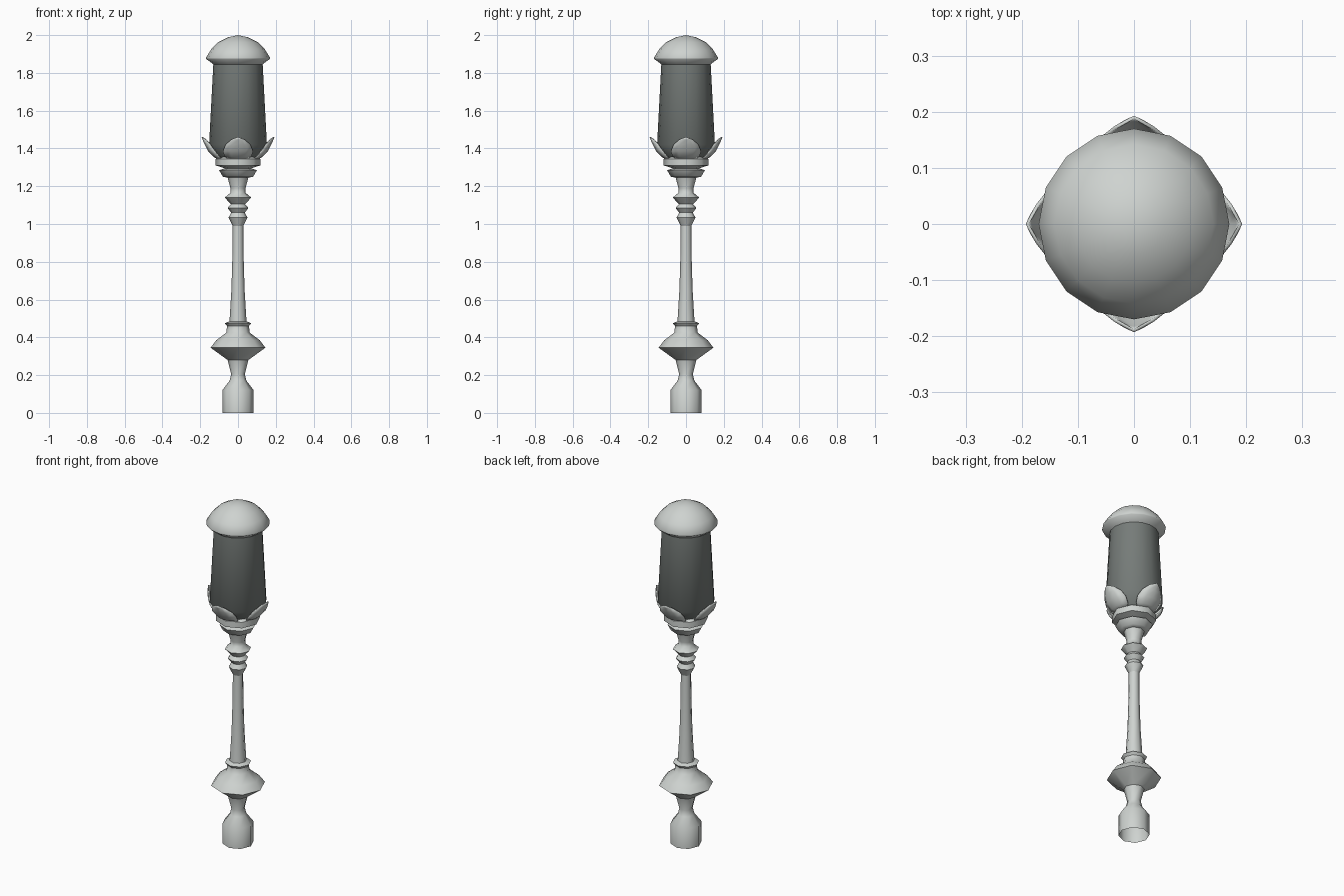
import bpy
import bmesh
from math import sin, cos, pi, radians

cube = bpy.data.objects.get("Cube")
if cube:
    bpy.data.objects.remove(cube, do_unlink=True)


def material(name, colour):
    mat = bpy.data.materials.new(name)
    mat.diffuse_color = (*colour, 1)
    mat.use_nodes = True
    bsdf = next(n for n in mat.node_tree.nodes if n.type == "BSDF_PRINCIPLED")
    bsdf.inputs["Base Color"].default_value = (*colour, 1)
    return mat


METAL = material("pale grey metal", (0.62, 0.65, 0.63))
GLASS = material("smoked grey glass", (0.18, 0.20, 0.19))


def finish(name, bm, mat, angle):
    bmesh.ops.recalc_face_normals(bm, faces=bm.faces)
    mesh = bpy.data.meshes.new(name)
    bm.to_mesh(mesh)
    bm.free()
    mesh.materials.append(mat)
    obj = bpy.data.objects.new(name, mesh)
    bpy.context.collection.objects.link(obj)
    bpy.ops.object.select_all(action="DESELECT")
    obj.select_set(True)
    bpy.context.view_layer.objects.active = obj
    bpy.ops.object.shade_smooth_by_angle(angle=radians(angle))
    return obj


def lathe(name, profile, sides, mat, angle=50):
    """Turn a list of (radius, height) points around the z axis."""
    bm = bmesh.new()
    rings = []
    for r, z in profile:
        if r == 0:
            rings.append([bm.verts.new((0, 0, z))] * sides)
        else:
            rings.append([bm.verts.new((r * cos(2 * pi * i / sides),
                                        r * sin(2 * pi * i / sides), z))
                          for i in range(sides)])
    for low, high in zip(rings, rings[1:]):
        for i in range(sides):
            j = (i + 1) % sides
            corners = [low[i], low[j], high[j], high[i]]
            bm.faces.new(list(dict.fromkeys(corners)))
    return finish(name, bm, mat, angle)


# Turned post, open underneath
lathe("base_socket", [(0.083, 0), (0.083, 0.12), (0.045, 0.17),
                      (0.036, 0.205), (0.055, 0.28)], 8, METAL)
lathe("base_bulb", [(0.055, 0.28), (0.145, 0.345), (0.115, 0.385),
                    (0.062, 0.425), (0.058, 0.46)], 8, METAL)
lathe("lower_collar", [(0.058, 0.46), (0.070, 0.475), (0.045, 0.485)], 8, METAL)
lathe("shaft", [(0.045, 0.485), (0.035, 0.65), (0.029, 0.85), (0.028, 0.99)],
      8, METAL)
lathe("neck_rings", [(0.028, 0.99), (0.050, 1.035), (0.036, 1.06),
                     (0.055, 1.085), (0.038, 1.105), (0.070, 1.14),
                     (0.040, 1.165), (0.040, 1.19), (0.055, 1.245)], 8, METAL)
lathe("lantern_seat", [(0.055, 1.245), (0.080, 1.25), (0.100, 1.285),
                       (0.070, 1.295), (0.118, 1.31), (0.118, 1.345),
                       (0.100, 1.355)], 8, METAL)

# Lantern glass and domed cap
lathe("lantern_glass", [(0.095, 1.35), (0.153, 1.42), (0.130, 1.86)], 16, GLASS)
lathe("lantern_cap", [(0.120, 1.835), (0.136, 1.85), (0.168, 1.873),
                      (0.170, 1.88), (0.142, 1.925), (0.105, 1.962),
                      (0.055, 1.988), (0, 2.0)], 16, METAL)

# Four leaf-shaped petals: (radius, height, half width) along each one
LEAF = [(0.090, 1.335, 0.035), (0.130, 1.355, 0.070), (0.158, 1.385, 0.080),
        (0.176, 1.420, 0.066), (0.188, 1.447, 0.036), (0.193, 1.46, 0)]


def petal(name, turn):
    bm = bmesh.new()
    rows = []
    for r, z, half in LEAF:
        row = []
        for t in (-1, -0.5, 0, 0.5, 1):
            x, y = r - 0.4 * half * t * t, half * t
            point = (x * cos(turn) - y * sin(turn),
                     x * sin(turn) + y * cos(turn), z)
            row.append(point)
        if half == 0:
            rows.append([bm.verts.new(row[0])] * len(row))
        else:
            rows.append([bm.verts.new(p) for p in row])
    for low, high in zip(rows, rows[1:]):
        for i in range(len(low) - 1):
            corners = [low[i], low[i + 1], high[i + 1], high[i]]
            bm.faces.new(list(dict.fromkeys(corners)))
    obj = finish(name, bm, METAL, 60)
    shell = obj.modifiers.new("thickness", "SOLIDIFY")
    shell.thickness = 0.006
    shell.offset = -1


for side, turn in (("left", 0), ("back", pi / 2), ("right", pi), ("front", -pi / 2)):
    petal(side + "_petal", turn)
